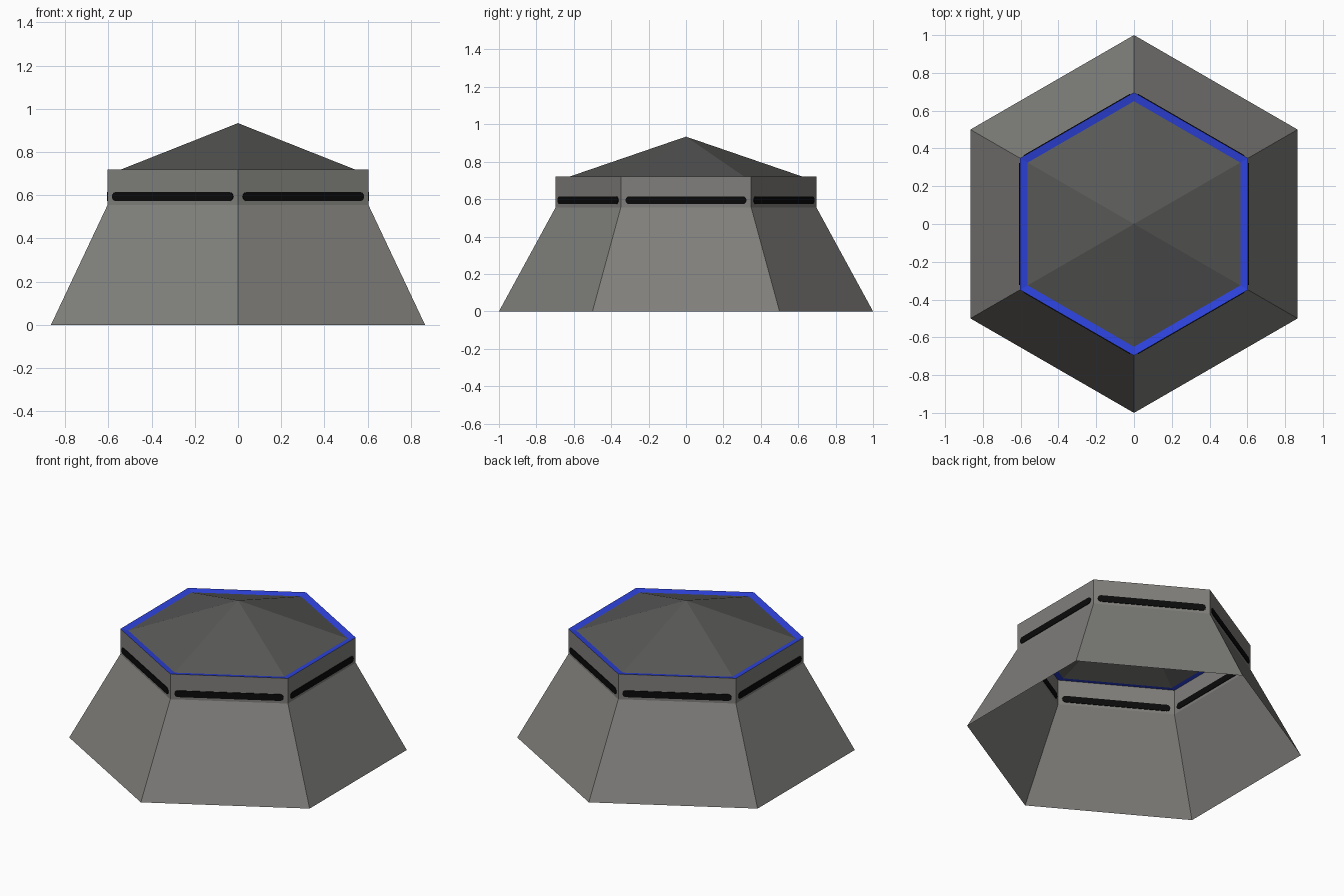
import bpy, bmesh, math
from mathutils import Matrix

if "Cube" in bpy.data.objects:
    bpy.data.objects.remove(bpy.data.objects["Cube"])


def material(name, rgb):
    m = bpy.data.materials.new(name)
    m.diffuse_color = (*rgb, 1)
    m.use_nodes = True
    m.node_tree.nodes["Principled BSDF"].inputs["Base Color"].default_value = m.diffuse_color
    return m


GREY = material("concrete grey", (0.215, 0.212, 0.200))
DARK = material("roof dark grey", (0.098, 0.098, 0.096))
BLUE = material("rim blue", (0.027, 0.055, 0.72))
BLACK = material("slit black", (0.003, 0.003, 0.003))


def add_object(name, bm, mat):
    mesh = bpy.data.meshes.new(name)
    bm.to_mesh(mesh)
    bm.free()
    mesh.materials.append(mat)
    ob = bpy.data.objects.new(name, mesh)
    bpy.context.collection.objects.link(ob)
    return ob


def hex_sheet(name, mat, profile):
    """Open six-sided sheet through (radius, z) rings; radius 0 is an apex."""
    bm = bmesh.new()
    rings = []
    for r, z in profile:
        if r == 0:
            rings.append([bm.verts.new((0, 0, z))] * 6)
        else:
            rings.append([bm.verts.new((r * math.cos(a), r * math.sin(a), z))
                          for a in (math.radians(30 + 60 * k) for k in range(6))])
    for low, high in zip(rings, rings[1:]):
        for i in range(6):
            j = (i + 1) % 6
            corners = [low[i], low[j], high[j], high[i]]
            bm.faces.new(list(dict.fromkeys(corners)))
    return add_object(name, bm, mat)


R, WALL_Z, TOP_Z = 0.697, 0.556, 0.72
hex_sheet("sloped_base", GREY, [(1.0, 0), (R, WALL_Z)])
hex_sheet("upper_wall", GREY, [(R, WALL_Z), (R, TOP_Z)])
hex_sheet("rim", BLUE, [(R, TOP_Z), (0.65, 0.711)])
hex_sheet("roof", DARK, [(0.65, 0.711), (0, 0.934)])

# Viewing slits: thin round-ended plates visible on both sides of the wall
bm = bmesh.new()
HALF, RAD, THICK = 0.324, 0.021, 0.008
for k in range(6):
    pts = []
    for side, start in ((1, -90), (-1, 90)):
        for s in range(7):
            a = math.radians(start + 30 * s)
            pts.append((side * (HALF - RAD) + RAD * math.cos(a), RAD * math.sin(a)))
    x = R * math.cos(math.radians(30)) - THICK / 2
    face = bm.faces.new([bm.verts.new((x, y, 0.594 + z)) for y, z in pts])
    out = bmesh.ops.extrude_face_region(bm, geom=[face], use_keep_orig=True)
    moved = [g for g in out["geom"] if isinstance(g, bmesh.types.BMVert)]
    bmesh.ops.translate(bm, verts=moved, vec=(THICK, 0, 0))
    new = list(face.verts) + moved
    bmesh.ops.rotate(bm, verts=new, cent=(0, 0, 0),
                     matrix=Matrix.Rotation(math.radians(60 * k), 3, 'Z'))
bmesh.ops.recalc_face_normals(bm, faces=bm.faces)
add_object("viewing_slits", bm, BLACK)
